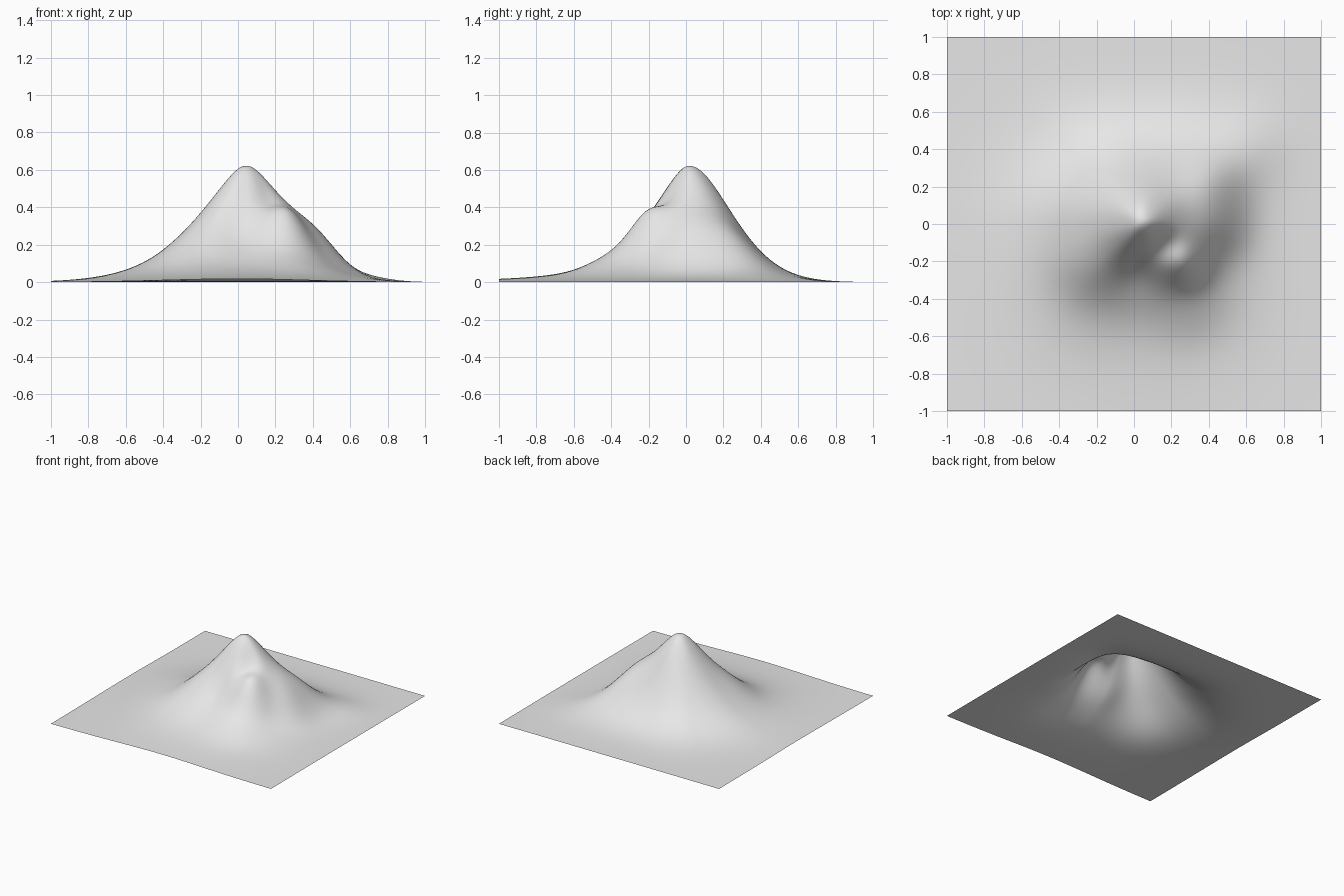
import bpy
import bmesh
import math

cube = bpy.data.objects.get("Cube")
if cube:
    bpy.data.objects.remove(cube, do_unlink=True)

PEAK_X, PEAK_Y, PEAK_Z = 0.04, 0.015, 0.62

# Slope shape in eight directions, counter-clockwise from +x: (spread, falloff power)
SLOPES = [(0.31, 1.6), (0.33, 1.55), (0.31, 1.7), (0.33, 1.55),
          (0.35, 1.4), (0.36, 1.42), (0.31, 1.38), (0.32, 1.4)]

# Shelves, spurs and hollows: (x, y, height, radius)
BUMPS = [
    (0.27, -0.21, 0.11, 0.09),    # front shelf
    (0.16, -0.12, -0.04, 0.06),   # hollow above the shelf
    (0.42, 0.00, 0.09, 0.12),     # side shoulder
    (0.41, 0.23, 0.09, 0.13),     # back spur
    (0.62, 0.42, 0.025, 0.14),    # spur foot
    (0.30, -0.42, 0.03, 0.13),    # front spur
    (-0.28, -0.22, 0.03, 0.12),   # side spur
    (0.00, -0.26, -0.02, 0.08),   # front gully
    (0.00, -0.85, 0.015, 0.35),   # front skirt
]


def height(x, y):
    dx, dy = x - PEAK_X, y - PEAK_Y
    r = math.hypot(dx, dy, 0.02) - 0.02
    turn = (math.atan2(dy, dx) / math.tau * len(SLOPES)) % len(SLOPES)
    i = int(turn) % len(SLOPES)
    t = turn - int(turn)
    t = t * t * (3 - 2 * t)
    (a0, p0), (a1, p1) = SLOPES[i], SLOPES[(i + 1) % len(SLOPES)]
    spread, power = a0 + (a1 - a0) * t, p0 + (p1 - p0) * t
    z = PEAK_Z * math.exp(-(r / spread) ** power)
    for bx, by, h, s in BUMPS:
        z += h * math.exp(-((x - bx) ** 2 + (y - by) ** 2) / (2 * s * s))
    return z


# Open terrain sheet raised into a mountain
bm = bmesh.new()
bmesh.ops.create_grid(bm, x_segments=120, y_segments=120, size=1.0)
for v in bm.verts:
    v.co.z = height(v.co.x, v.co.y)
low = min(v.co.z for v in bm.verts)
for v in bm.verts:
    v.co.z -= low
for f in bm.faces:
    f.smooth = True
mesh = bpy.data.meshes.new("mountain_terrain")
bm.to_mesh(mesh)
bm.free()
terrain = bpy.data.objects.new("mountain_terrain", mesh)
bpy.context.collection.objects.link(terrain)

# Plain stone colour
stone = bpy.data.materials.new("light_grey_stone")
stone.use_nodes = True
color = (0.8, 0.8, 0.8, 1.0)
stone.diffuse_color = color
for node in stone.node_tree.nodes:
    if node.type == 'BSDF_PRINCIPLED':
        node.inputs["Base Color"].default_value = color
mesh.materials.append(stone)
